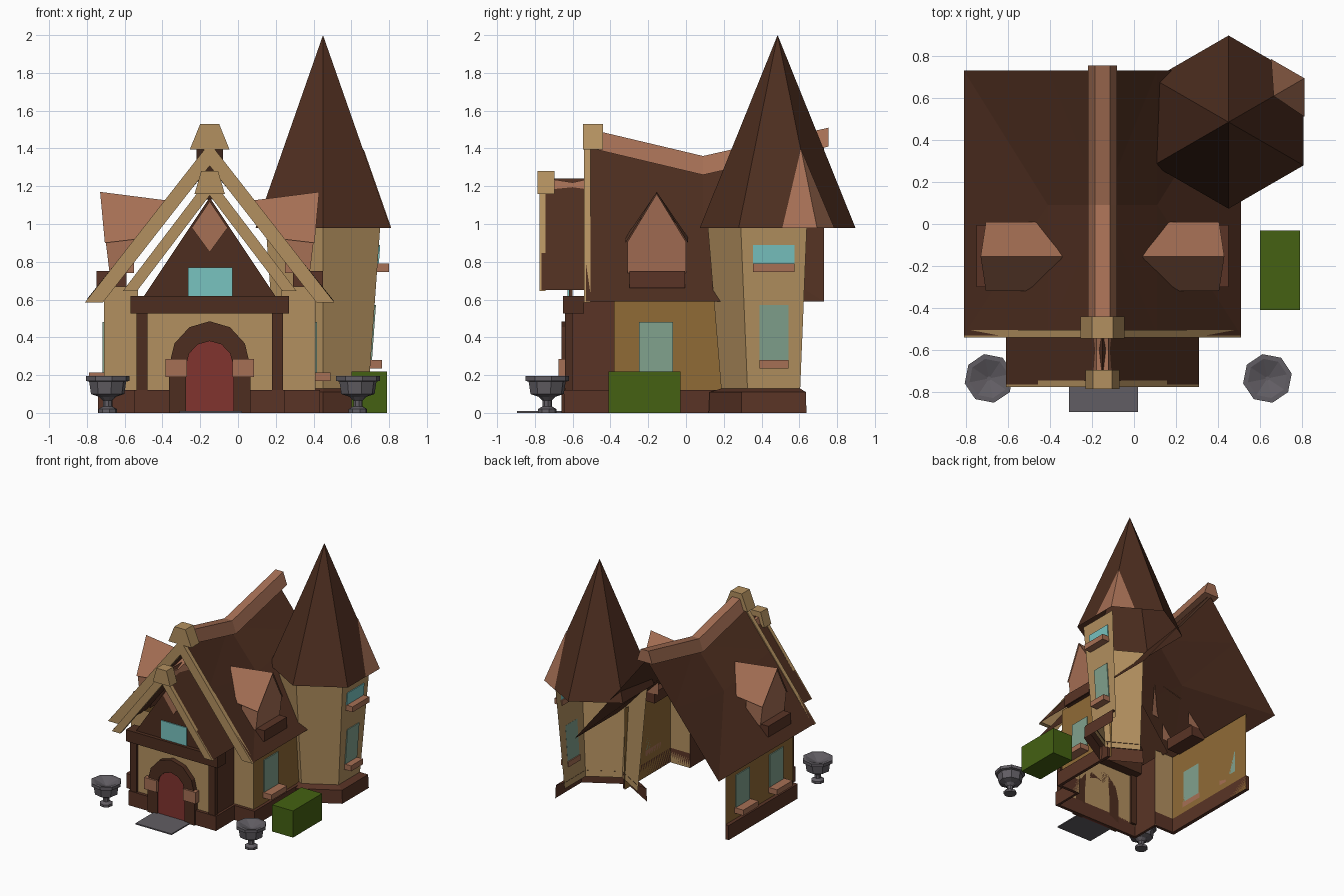
import bpy, bmesh, math
from mathutils import Vector

if "Cube" in bpy.data.objects:
    bpy.data.objects.remove(bpy.data.objects["Cube"])

def mat(name, r, g, b):
    m = bpy.data.materials.new(name)
    m.diffuse_color = (r, g, b, 1)
    m.use_nodes = True
    m.node_tree.nodes["Principled BSDF"].inputs["Base Color"].default_value = m.diffuse_color
    return m

ROOF = mat("roof brown", .075, .027, .014)
TRIM = mat("trim brown", .10, .034, .019)
TAN = mat("tan plaster", .45, .28, .115)
OCHRE = mat("ochre plaster", .28, .145, .037)
CLAY = mat("clay", .38, .16, .09)
TEAL = mat("bright glass", .19, .55, .53)
GLASS = mat("dull glass", .22, .36, .27)
RED = mat("door red", .22, .034, .028)
GREY = mat("stone grey", .12, .11, .125)
GREEN = mat("hedge green", .058, .12, .006)
CX = -.15  # centre line of the house

def mesh(name, verts, faces, m, centre=None):
    """Solid when centre is None, otherwise a sheet facing away from centre."""
    bm = bmesh.new()
    vs = [bm.verts.new(v) for v in verts]
    for f in faces:
        bm.faces.new([vs[i] for i in f])
    bm.normal_update()
    if centre is None:
        bmesh.ops.recalc_face_normals(bm, faces=bm.faces[:])
    else:
        for f in bm.faces:
            if f.normal.dot(f.calc_center_median() - Vector(centre)) < 0:
                f.normal_flip()
    me = bpy.data.meshes.new(name)
    bm.to_mesh(me)
    bm.free()
    me.materials.append(m)
    ob = bpy.data.objects.new(name, me)
    bpy.context.collection.objects.link(ob)
    return ob

def loft(name, rings, m):
    """Closed skin through rings of equal length, capped at both ends."""
    n = len(rings[0])
    faces = [(k*n+i, k*n+(i+1) % n, (k+1)*n+(i+1) % n, (k+1)*n+i)
             for k in range(len(rings)-1) for i in range(n)]
    faces += [tuple(range(n)), tuple(range((len(rings)-1)*n, len(rings)*n))]
    return mesh(name, [p for r in rings for p in r], faces, m)

def prism(name, prof, y0, y1, m):
    return loft(name, [[(x, y, z) for x, z in prof] for y in (y0, y1)], m)

def box(name, x0, x1, y0, y1, z0, z1, m):
    return prism(name, [(x0, z0), (x1, z0), (x1, z1), (x0, z1)], y0, y1, m)

def mbox(name, d0, d1, y0, y1, z0, z1, m):
    """Pair of boxes mirrored about the house centre line."""
    for s, side in ((-1, "left"), (1, "right")):
        a, b = sorted((CX+s*d0, CX+s*d1))
        box(side+"_"+name, a, b, y0, y1, z0, z1, m)

def strip(name, path, z0, z1, m):
    """Open vertical wall along a plan path."""
    n = len(path)
    return mesh(name, [(x, y, z) for z in (z0, z1) for x, y in path],
                [(i, i+1, n+i+1, n+i) for i in range(n-1)], m, (CX, .2, .4))

# house walls, open at the back
strip("left_wall", [(-.71, -.38), (-.71, .5)], 0, .67, OCHRE)
strip("right_wall", [(.41, -.38), (.41, .22)], 0, .67, OCHRE)
for s, side in ((-1, "left"), (1, "right")):
    strip(side+"_front_wall", [(CX+s*.56, -.38), (CX+s*.38, -.38)], 0, .67, TAN)
    strip(side+"_porch_side", [(CX+s*.38, -.38), (CX+s*.38, -.62)], 0, .6, TRIM)
strip("porch_front_wall", [(CX-.38, -.62), (CX+.38, -.62)], 0, .6, TAN)

# skirting
box("left_skirting", -.74, -.71, -.40, .5, 0, .12, TRIM)
box("right_skirting", .41, .435, -.40, .2, 0, .12, TRIM)
mbox("front_skirting", .38, .585, -.405, -.38, 0, .12, TRIM)
mbox("porch_side_skirting", .38, .40, -.64, -.38, 0, .12, TRIM)
box("porch_skirting", CX-.40, CX+.40, -.645, -.62, 0, .12, TRIM)

# porch timber frame and gable
mbox("porch_post", .33, .388, -.64, -.6, .1, .54, ROOF)
box("porch_beam", CX-.42, CX+.42, -.65, -.54, .525, .62, ROOF)
prism("porch_gable", [(CX-.36, .6), (CX+.36, .6), (CX, 1.14)], -.62, -.60, ROOF)
box("gable_window", -.265, -.03, -.628, -.62, .615, .77, TEAL)
prism("gable_diamond", [(CX, 1.12), (CX+.095, .98), (CX, .85), (CX-.095, .98)],
      -.628, -.62, CLAY)

# door and arch
def arc(rx, rz, z, n=6):
    return [(CX + rx*math.cos(math.pi*i/n), z + rz*math.sin(math.pi*i/n)) for i in range(n+1)]
inner = [(CX+.125, 0)] + arc(.125, .13, .25) + [(CX-.125, 0)]
outer = [(CX+.215, 0)] + arc(.215, .235, .25) + [(CX-.215, 0)]
prism("door", inner, -.65, -.642, RED)
prism("door_arch", outer + inner[::-1], -.66, -.62, ROOF)
mbox("arch_block", .07+.05, .235, -.675, -.63, .19, .285, CLAY)
box("doorstep", -.31, .02, -.895, -.65, 0, .01, GREY)

# main roof with a sagging middle
rv, rf = [], []
for y, zr, zk in ((-.53, 1.42, 1.09), (.09, 1.30, .99), (.73, 1.42, 1.09)):
    rv += [(CX-.66, y, .59), (CX-.26, y, zk), (CX, y, zr), (CX+.26, y, zk), (CX+.66, y, .59)]
for r in (0, 5):
    for c in range(4):
        a, b, d, e = r+c, r+c+1, r+c+5, r+c+6
        rf += [(a, b, e), (a, e, d)] if (c < 2) == (r == 0) else [(a, b, d), (b, e, d)]
mesh("main_roof", rv, rf, ROOF, (CX, .1, .2))

# porch roof
mesh("porch_roof", [(CX+d, y, z) for y in (-.765, -.32) for d, z in ((-.46, .65), (0, 1.24), (.46, .65))],
     [(0, 1, 4, 3), (1, 2, 5, 4)], ROOF, (CX, -.5, .4))

# barge boards
def barge(name, o, zl, top, w, y0, y1):
    drop = w*(top-zl)/o
    prism(name, [(CX-o, zl), (CX, top), (CX+o, zl), (CX+o-w, zl), (CX, top-drop), (CX-o+w, zl)],
          y0, y1, TAN)
barge("main_barge_boards", .66, .585, 1.43, .095, -.54, -.505)
barge("porch_barge_boards", .46, .645, 1.25, .075, -.775, -.745)

# ridge beams and their end caps
def ridge(name, path, w, h):
    loft(name, [[(CX-w, y, z-h), (CX-w/2, y, z), (CX+w/2, y, z), (CX+w, y, z-h)] for y, z in path], CLAY)
def cap(name, w, wt, y0, y1, z0, z1):
    prism(name, [(CX-w, z0), (CX+w, z0), (CX+wt, z1), (CX-wt, z1)], y0, y1, TAN)
ridge("main_ridge", [(-.5, 1.50), (.09, 1.36), (.755, 1.51)], .07, .10)
ridge("porch_ridge", [(-.73, 1.24), (-.6, 1.22), (-.42, 1.26)], .055, .09)
cap("main_ridge_cap", .105, .05, -.545, -.44, 1.395, 1.53)
cap("porch_ridge_cap", .08, .045, -.785, -.695, 1.16, 1.28)

# roof dormers
for s, side in ((-1, "left"), (1, "right")):
    X = lambda d: CX + s*d
    mesh(side+"_dormer_roof",
         [(X(.58), -.155, 1.17), (X(.19), -.155, 1.12), (X(.555), -.32, .90),
          (X(.30), -.32, .93), (X(.555), .01, .90), (X(.30), .01, .93)],
         [(0, 1, 3, 2), (0, 1, 5, 4)], CLAY, (X(.4), -.155, .8))
    mesh(side+"_dormer_wall",
         [(X(.53), -.31, .74), (X(.53), 0, .74), (X(.55), .0, .905), (X(.57), -.155, 1.16),
          (X(.55), -.31, .905), (X(.40), -.31, .74), (X(.40), -.31, .92),
          (X(.40), 0, .74), (X(.40), 0, .92)],
         [(0, 1, 2, 3, 4), (0, 4, 6, 5), (1, 2, 8, 7)], CLAY, (X(.4), -.155, .8))
mbox("dormer_sill", .44, .60, -.30, -.005, .66, .75, TRIM)

# side windows and sills
for name, s, y in (("right", 1, -.16), ("left_front", -1, -.16), ("left_back", -1, .28)):
    x = CX + s*.56
    a, b = sorted((x, x+s*.008))
    box(name+"_window", a, b, y-.09, y+.09, .215, .48, GLASS)
    a, b = sorted((x, x+s*.08))
    box(name+"_sill", a, b, y-.1, y+.1, .17, .215, CLAY)

# hexagonal tower, walls on the three outer front sides only
TX, TY = .45, .465
def hexpt(r, deg, z, cy=TY):
    a = math.radians(deg)
    return (TX + r*math.cos(a), cy + r*math.sin(a), z)
ANG = (30, -30, -90, -150)
def shell(name, levels, m):
    mesh(name, [hexpt(r, a, z) for r, z in levels for a in ANG],
         [(k*4+i, k*4+i+1, k*4+i+5, k*4+i+4) for k in range(len(levels)-1) for i in range(3)],
         m, (TX, TY, .3))
shell("tower_wall", [(.275, .08), (.35, .99)], TAN)
shell("tower_skirting", [(.345, 0), (.34, .11), (.275, .13)], TRIM)

# tower windows follow the wall taper
def wall_x(z):
    return TX + .866*(.275 + (z-.08)*.075/.91)
for name, h, z0, z1, m in (("upper", .11, .79, .89, TEAL), ("lower", .077, .28, .57, GLASS)):
    prof = [(wall_x(z0)-.001, z0), (wall_x(z0)+.007, z0), (wall_x(z1)+.007, z1), (wall_x(z1)-.001, z1)]
    prism(name+"_tower_window", prof, TY-h, TY+h, m)
    x = wall_x(z0)
    box(name+"_tower_sill", x-.01, x+.06, TY-h, TY+h, z0-.045, z0, CLAY)

# tower roof with a clay patch on one corner
RY = .485
apex = Vector((TX, RY, 2.0))
mesh("tower_roof", [apex] + [hexpt(.412, 30+60*i, .98, RY) for i in range(6)],
     [(0, i+1, (i+1) % 6+1) for i in range(6)], ROOF, (TX, RY, .9))
c, e1, e2 = [Vector(hexpt(.417, a, .98, RY)) for a in (30, -30, 90)]
mesh("tower_roof_patch", [c, c.lerp(apex + Vector((.004, .002, 0)), .41), c.lerp(e1, .44), c.lerp(e2, .44)],
     [(0, 1, 2), (0, 1, 3)], CLAY, (TX, RY, .9))

# stone urns
PROFILE = [(.05, 0), (.05, .02), (.025, .035), (.025, .065), (.045, .085), (.09, .10),
           (.10, .165), (.118, .17), (.118, .195), (.095, .195), (.01, .16)]
for x, side in ((-.69, "left"), (.635, "right")):
    loft(side+"_urn", [[(x + r*math.cos(math.pi*i/4+.2), -.735 + r*math.sin(math.pi*i/4+.2), z)
                        for i in range(8)] for r, z in PROFILE], GREY)

# hedge
box("hedge", .60, .79, -.41, -.03, 0, .22, GREEN)
